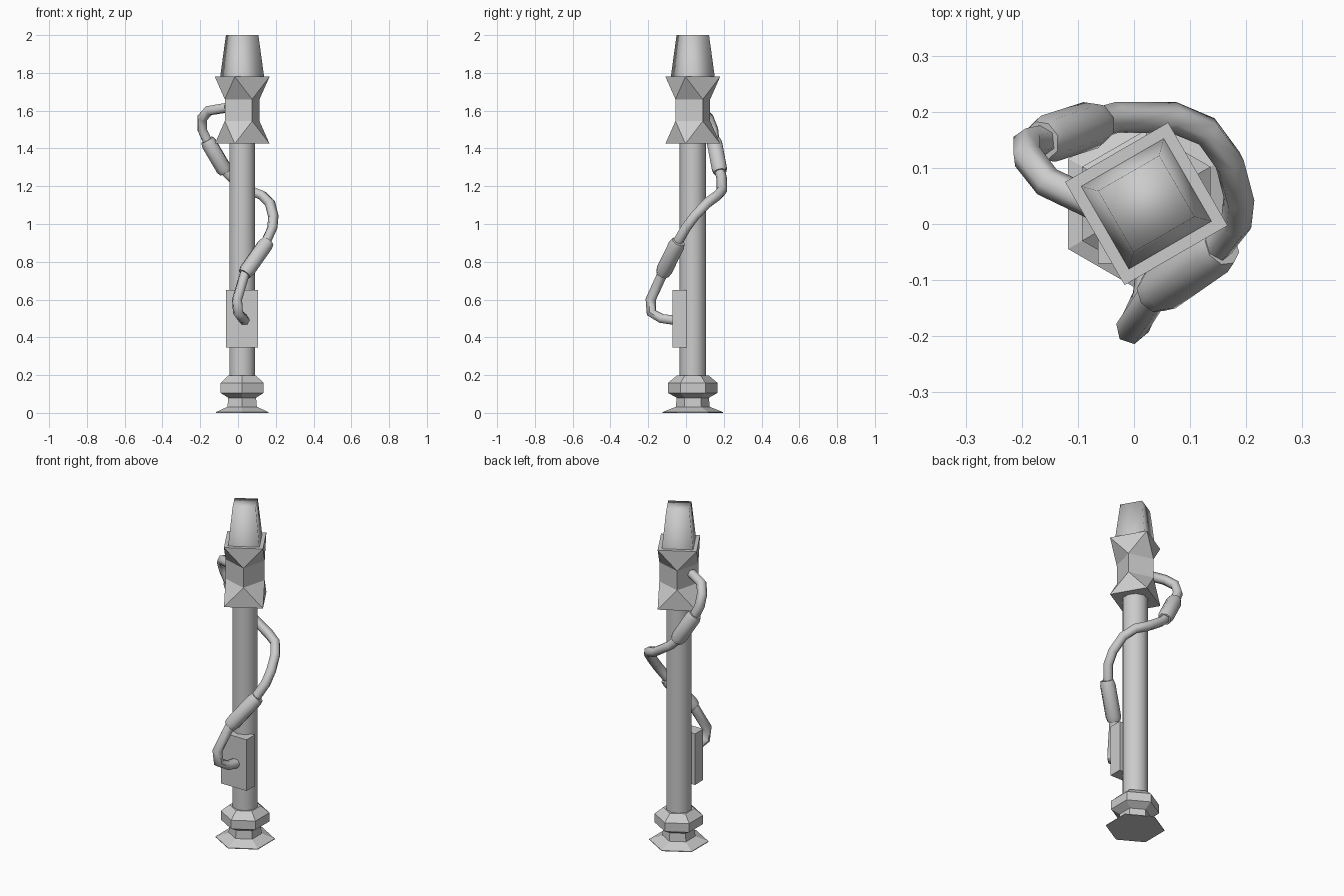
import bpy
import bmesh
from math import cos, sin, pi, radians
from mathutils import Vector

if "Cube" in bpy.data.objects:
    bpy.data.objects.remove(bpy.data.objects["Cube"])

grey = bpy.data.materials.new("light grey")
grey.use_nodes = True
COLOUR = (0.6, 0.6, 0.6, 1)
grey.diffuse_color = COLOUR
grey.node_tree.nodes["Principled BSDF"].inputs["Base Color"].default_value = COLOUR

AXIS = Vector((0.022, 0.036, 0))  # centre line of the post
TURN = radians(-15)               # turn of the square head


def finish(obj, smooth=None):
    obj.data.materials.clear()
    obj.data.materials.append(grey)
    bpy.ops.object.select_all(action='DESELECT')
    obj.select_set(True)
    bpy.context.view_layer.objects.active = obj
    if smooth:
        bpy.ops.object.shade_smooth_by_angle(angle=radians(smooth))


def make_object(name, bm, smooth=None):
    bmesh.ops.recalc_face_normals(bm, faces=bm.faces)
    mesh = bpy.data.meshes.new(name)
    bm.to_mesh(mesh)
    bm.free()
    obj = bpy.data.objects.new(name, mesh)
    bpy.context.collection.objects.link(obj)
    finish(obj, smooth)
    return obj


def ring(bm, radius, z, sides, turn):
    return [bm.verts.new(AXIS + Vector((radius * cos(turn + 2 * pi * i / sides),
                                        radius * sin(turn + 2 * pi * i / sides), z)))
            for i in range(sides)]


def lathe(name, profile, sides, turn, smooth=None):
    """Stack of rings (radius, height), capped at both ends."""
    bm = bmesh.new()
    rings = [ring(bm, r, z, sides, turn) for r, z in profile]
    for low, high in zip(rings, rings[1:]):
        for i in range(sides):
            j = (i + 1) % sides
            bm.faces.new((low[i], low[j], high[j], high[i]))
    bm.faces.new(rings[0])
    bm.faces.new(rings[-1])
    return make_object(name, bm, smooth)


def tube(name, points, radius):
    """Round tube along straight segments."""
    curve = bpy.data.curves.new(name, 'CURVE')
    curve.dimensions = '3D'
    curve.bevel_depth = radius
    curve.bevel_resolution = 1
    curve.use_fill_caps = True
    spline = curve.splines.new('POLY')
    spline.points.add(len(points) - 1)
    for p, co in zip(spline.points, points):
        p.co = (*co, 1)
    obj = bpy.data.objects.new(name, curve)
    bpy.context.collection.objects.link(obj)
    bpy.ops.object.select_all(action='DESELECT')
    obj.select_set(True)
    bpy.context.view_layer.objects.active = obj
    bpy.ops.object.convert(target='MESH')
    finish(bpy.context.view_layer.objects.active, 62)


def sleeve(name, start, end):
    """Eight-sided grip with short tapered ends."""
    start, end = Vector(start), Vector(end)
    axis = end - start
    frame = axis.to_track_quat('Z', 'Y')
    bm = bmesh.new()
    rings = []
    for t, r in ((0, 0.036), (0.12, 0.043), (0.88, 0.043), (1, 0.036)):
        rings.append([bm.verts.new(start + axis * t + frame @ Vector(
            (r * cos(i * pi / 4), r * sin(i * pi / 4), 0))) for i in range(8)])
    for low, high in zip(rings, rings[1:]):
        for i in range(8):
            bm.faces.new((low[i], low[i - 1], high[i - 1], high[i]))
    bm.faces.new(rings[0])
    bm.faces.new(rings[-1])
    make_object(name, bm, 50)


# Six-sided foot and collar, with the post above
lathe("foot_and_collar", [(0.161, 0), (0.161, 0.004), (0.09, 0.032), (0.085, 0.08),
                          (0.132, 0.106), (0.132, 0.158), (0.085, 0.197)], 6, pi / 2)
lathe("post", [(0.071, 0.05), (0.071, 1.5)], 10, pi / 2, 50)

# Notched square head: each corner is cut away to the middles of its sides
bm = bmesh.new()
bottom, top = (ring(bm, 0.15, z, 4, TURN) for z in (1.425, 1.78))
low, high = (ring(bm, 0.106, z, 4, TURN + pi / 4) for z in (1.545, 1.66))
bm.faces.new(bottom)
bm.faces.new(top)
for i in range(4):
    j = (i + 1) % 4
    bm.faces.new((top[i], top[j], high[i]))
    bm.faces.new((top[j], high[j], high[i]))
    bm.faces.new((high[i], high[j], low[j], low[i]))
    bm.faces.new((bottom[j], low[j], low[i]))
    bm.faces.new((bottom[i], bottom[j], low[i]))
make_object("notched_head", bm)

# Tapered cap
lathe("tapered_cap", [(0.121, 1.775), (0.089, 2.0)], 4, TURN, 95)

# Box on the front of the post
bm = bmesh.new()
bmesh.ops.create_cube(bm, size=1)
bmesh.ops.scale(bm, vec=(0.17, 0.077, 0.305), verts=bm.verts)
bmesh.ops.translate(bm, vec=(0.021, -0.032, 0.498), verts=bm.verts)
make_object("front_box", bm)

# Cable winding round the post from the box to the head
tube("cable", [(0.035, -0.06, 0.49), (0.025, -0.13, 0.50), (0.0, -0.183, 0.53),
               (-0.005, -0.187, 0.6), (0.035, -0.125, 0.735), (0.15, -0.04, 0.91),
               (0.182, 0.0, 0.98), (0.187, 0.045, 1.04), (0.17, 0.11, 1.11),
               (0.13, 0.165, 1.15), (0.07, 0.19, 1.175), (-0.03, 0.19, 1.24),
               (-0.065, 0.18, 1.275), (-0.165, 0.148, 1.445), (-0.19, 0.143, 1.5),
               (-0.19, 0.12, 1.56), (-0.155, 0.075, 1.6), (-0.06, 0.03, 1.615)], 0.028)

# Sleeves on the cable
sleeve("lower_sleeve", (0.035, -0.125, 0.735), (0.157, -0.04, 0.908))
sleeve("upper_sleeve", (-0.065, 0.18, 1.275), (-0.165, 0.148, 1.445))
